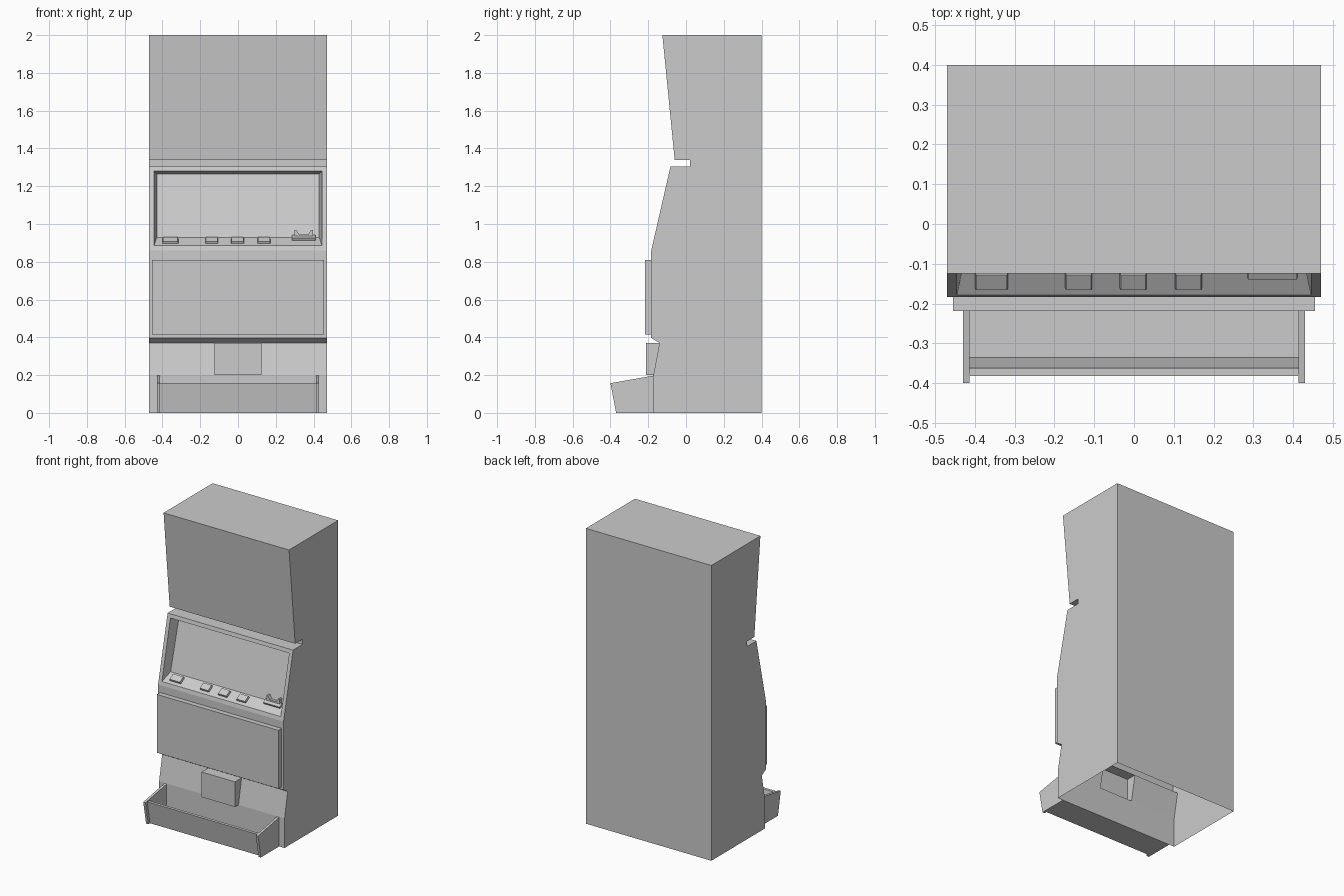
import bpy, bmesh, math
from mathutils import Matrix, Vector

cube = bpy.data.objects.get("Cube")
if cube:
    bpy.data.objects.remove(cube, do_unlink=True)

grey = bpy.data.materials.new("plain grey")
grey.use_nodes = True
grey.diffuse_color = (0.6, 0.6, 0.6, 1)
grey.node_tree.nodes["Principled BSDF"].inputs["Base Color"].default_value = (0.6, 0.6, 0.6, 1)


def finish(name, bm):
    bmesh.ops.remove_doubles(bm, verts=bm.verts, dist=0.0005)
    bmesh.ops.recalc_face_normals(bm, faces=bm.faces)
    mesh = bpy.data.meshes.new(name)
    bm.to_mesh(mesh)
    bm.free()
    mesh.materials.append(grey)
    obj = bpy.data.objects.new(name, mesh)
    bpy.context.collection.objects.link(obj)
    return obj


def face(bm, points):
    return bm.faces.new([bm.verts.new(p) for p in points])


def prism(name, profile, a, b, along_x=True):
    """Extrude a (y, z) profile along x, or an (x, z) profile along y."""
    bm = bmesh.new()
    place = (lambda t, u, v: (t, u, v)) if along_x else (lambda t, u, v: (u, t, v))
    cap = face(bm, [place(a, u, v) for u, v in profile])
    side = bmesh.ops.extrude_face_region(bm, geom=[cap], use_keep_orig=True)
    moved = [e for e in side["geom"] if isinstance(e, bmesh.types.BMVert)]
    bmesh.ops.translate(bm, verts=moved, vec=place(b - a, 0, 0))
    return finish(name, bm)


def box(name, x, y, z):
    return prism(name, [(y[0], z[0]), (y[1], z[0]), (y[1], z[1]), (y[0], z[1])], *x)


def rectangle(half_width, low, high):
    """Four corners spanning x between a low and a high (y, z) point."""
    return [Vector((-half_width, *low)), Vector((half_width, *low)),
            Vector((half_width, *high)), Vector((-half_width, *high))]


def bridge(bm, ring_a, ring_b):
    for i in range(4):
        j = (i + 1) % 4
        face(bm, [ring_a[i], ring_a[j], ring_b[j], ring_b[i]])


# Cabinet: hollow shell, open underneath
W = 0.47
profile = [(-0.173, 0), (-0.173, 0.2), (-0.14, 0.37), (-0.184, 0.397), (-0.184, 0.86),
           (-0.082, 1.305), (0.02, 1.305), (0.02, 1.34), (-0.06, 1.34), (-0.125, 2),
           (0.4, 2), (0.4, 0)]
CHUTE_WALL, SCREEN_WALL = 1, 4
bm = bmesh.new()
for x in (-W, W):
    face(bm, [(x, y, z) for y, z in profile])
for i in range(len(profile) - 1):
    if i not in (CHUTE_WALL, SCREEN_WALL):
        face(bm, rectangle(W, profile[i], profile[i + 1]))

# Recessed screen in the sloping wall
low, high = profile[SCREEN_WALL], profile[SCREEN_WALL + 1]


def on_slope(z):
    t = (z - low[1]) / (high[1] - low[1])
    return (low[0] + t * (high[0] - low[0]), z)


floor_front, floor_back = on_slope(0.885), (-0.107, 0.928)
rim = rectangle(0.445, floor_front, on_slope(1.28))
back = rectangle(0.43, floor_back, (-0.016, 1.266))
bridge(bm, rectangle(W, low, high), rim)
bridge(bm, rim, back)
face(bm, back)

# Coin chute housing, open into the cabinet
C = 0.125
low, high = profile[CHUTE_WALL], profile[CHUTE_WALL + 1]
for s in (-1, 1):
    face(bm, [(s * W, *low), (s * C, *low), (s * C, *high), (s * W, *high)])
chute_front = rectangle(C, (-0.211, 0.2), (-0.211, 0.37))
bridge(bm, rectangle(C, low, high), chute_front)
face(bm, chute_front)
finish("cabinet", bm)

# Lower front panel
box("lower_panel", (-0.455, 0.455), (-0.218, -0.184), (0.415, 0.81))

# Coin tray
tray_side = [(-0.173, 0), (-0.37, 0), (-0.4, 0.157), (-0.173, 0.197)]
for name, s in (("tray_left_side", 1), ("tray_right_side", -1)):
    prism(name, tray_side, s * 0.413, s * 0.43)
prism("tray_front", [(-0.352, 0), (-0.382, 0.157), (-0.362, 0.157), (-0.332, 0)], -0.413, 0.413)
box("tray_floor", (-0.413, 0.413), (-0.34, -0.173), (0, 0.015))

# Controls sitting on the sloping recess floor
run = Vector(floor_back) - Vector(floor_front)
tilt = Matrix.Rotation(math.atan2(run.y, run.x), 4, 'X')


def key(name, x, y, width, depth, height, taper):
    z = floor_front[1] + (y - floor_front[0]) * run.y / run.x
    bm = bmesh.new()
    bmesh.ops.create_cube(bm, size=1)
    for v in bm.verts:
        k = taper if v.co.z > 0 else 1
        v.co = (v.co.x * width * k, v.co.y * depth * k, (v.co.z + 0.5) * height)
    bm.transform(Matrix.Translation((x, y, z)) @ tilt)
    return finish(name, bm)


key("wide_button", -0.358, -0.14, 0.084, 0.048, 0.014, 0.92)
for i, x in enumerate((-0.139, -0.002, 0.137)):
    key(f"button_{i + 1}", x, -0.14, 0.068, 0.048, 0.014, 0.92)

# Note acceptor with a notched mouth
key("acceptor_base", 0.348, -0.119, 0.126, 0.032, 0.014, 0.97)
half = [(0.05, 0.925), (0.05, 0.967), (0.038, 0.967), (0.024, 0.945)]
mouth = [(0.348 + x, z) for x, z in half] + [(0.348 - x, z) for x, z in reversed(half)]
prism("acceptor_mouth", mouth, -0.122, -0.094, along_x=False)
